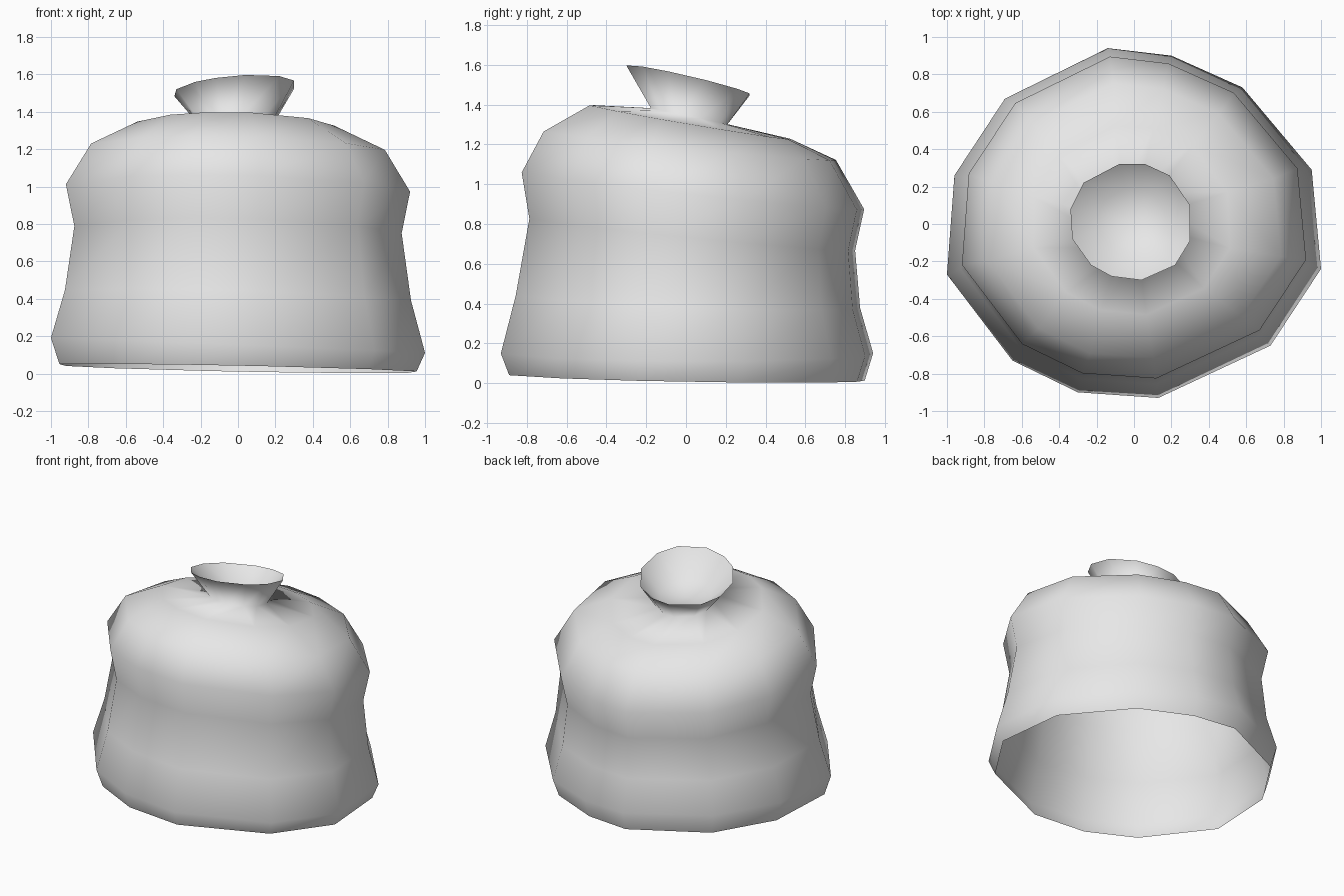
import bpy
import bmesh

default = bpy.data.objects.get("Cube")
if default:
    bpy.data.objects.remove(default, do_unlink=True)

# Single cloth colour
cloth = bpy.data.materials.new("light_grey_cloth")
cloth.use_nodes = True
GREY = (0.8, 0.8, 0.8, 1.0)
cloth.diffuse_color = GREY
cloth.node_tree.nodes["Principled BSDF"].inputs["Base Color"].default_value = GREY

# Irregular twelve-sided plans: the wide body and the tied mouth
BODY = [(1, -.24), (.95, .29), (.58, .73), (.2, .9), (-.14, .94), (-.69, .67),
        (-.96, .26), (-1, -.27), (-.65, -.73), (-.3, -.9), (.13, -.93), (.73, -.65)]
MOUTH = [(.3, -.09), (.3, .1), (.19, .26), (.06, .32), (-.08, .32), (-.27, .22),
         (-.34, .08), (-.33, -.08), (-.23, -.22), (-.12, -.28), (.04, -.3), (.22, -.22)]


def ring(bm, plan, scale, shift_y, height, tilt_x, tilt_y):
    """One tilted loop of cloth."""
    verts = []
    for px, py in plan:
        x, y = px * scale, py * scale + shift_y
        verts.append(bm.verts.new((x, y, height + tilt_x * x + tilt_y * y)))
    return verts


def bridge(bm, low, high):
    for i in range(len(low)):
        j = (i + 1) % len(low)
        bm.faces.new((low[i], low[j], high[j], high[i]))


def finish(bm, name):
    for face in bm.faces:
        face.smooth = True
    mesh = bpy.data.meshes.new(name)
    bm.to_mesh(mesh)
    bm.free()
    mesh.materials.append(cloth)
    obj = bpy.data.objects.new(name, mesh)
    bpy.context.collection.objects.link(obj)


# Shoulder plan is halfway between body and mouth shapes
SHOULDER = [((bx + mx * 3) / 2, (by + my * 3) / 2)
            for (bx, by), (mx, my) in zip(BODY, MOUTH)]
LIP = (MOUTH, 1, 0, 1.525, .07, -.23)

# Sack: open hem, bulging base, waist, shoulders, tied neck, flared lip
bm = bmesh.new()
rows = [
    (BODY, .955, 0, .027, -.02, -.018),
    (BODY, 1, 0, .15, -.04, -.005),
    (BODY, .925, .005, .41, -.03, -.04),
    (BODY, .875, .027, .75, -.02, -.1),
    (BODY, .92, .03, .97, -.02, -.11),
    (BODY, .785, .015, 1.195, -.02, -.1),
    (SHOULDER, .54, .01, 1.315, -.02, -.17),
    (MOUTH, .62, .01, 1.345, 0, -.21),
    LIP,
]
loops = [ring(bm, *row) for row in rows]
for low, high in zip(loops, loops[1:]):
    bridge(bm, low, high)
finish(bm, "sack")

# Closed hollow inside the lip
bm = bmesh.new()
lip = ring(bm, *LIP)
hollow = ring(bm, MOUTH, .56, .01, 1.385, 0, -.21)
bridge(bm, hollow, lip)
centre = bm.verts.new((-.01, .01, 1.36))
for i in range(len(hollow)):
    bm.faces.new((centre, hollow[(i + 1) % len(hollow)], hollow[i]))
# Faces look up and inward
bmesh.ops.recalc_face_normals(bm, faces=bm.faces)
bm.normal_update()
if sum(f.normal.z for f in bm.faces) < 0:
    bmesh.ops.reverse_faces(bm, faces=bm.faces)
finish(bm, "mouth_lining")
